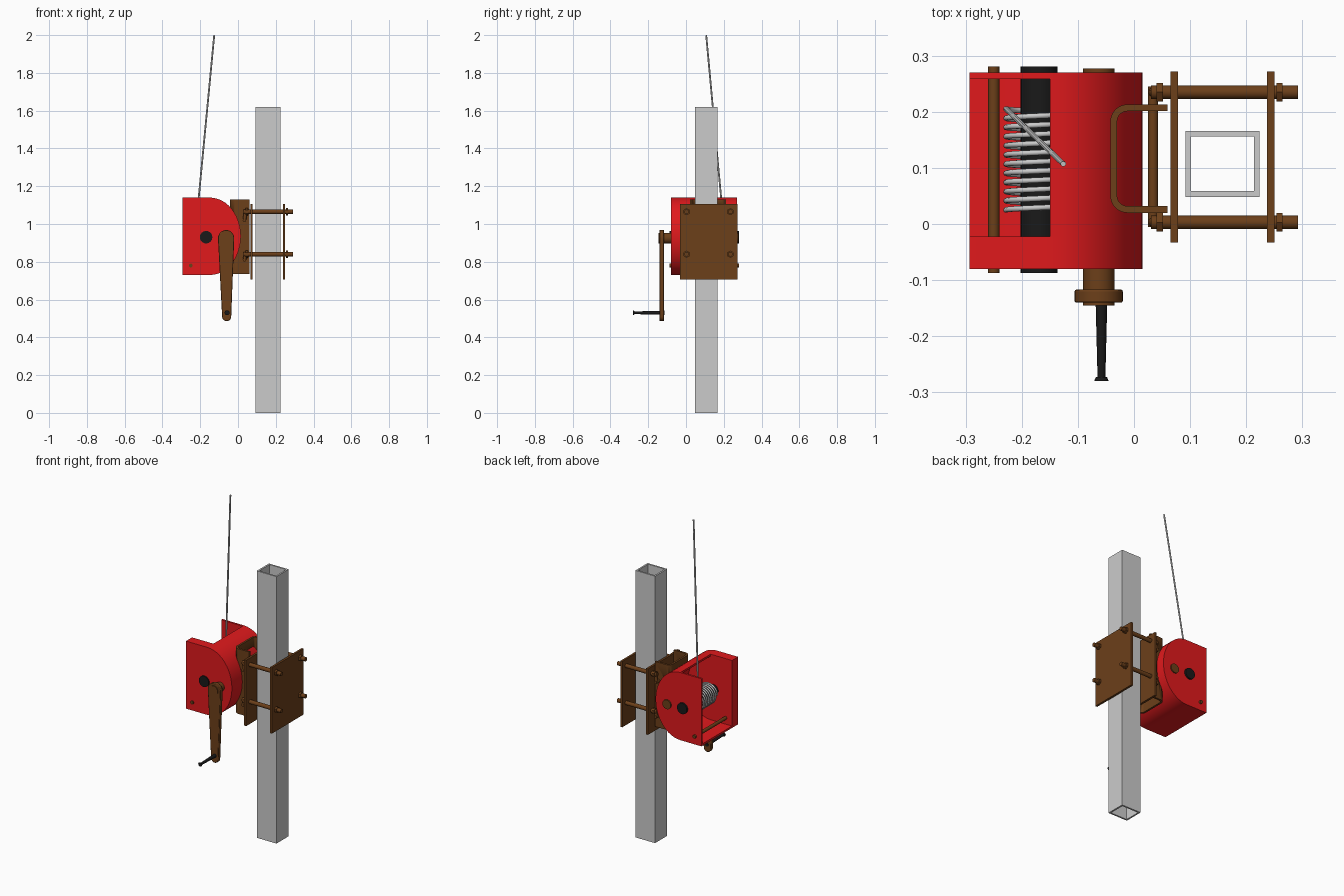
import bpy, bmesh
from math import pi, sin, cos, radians
from mathutils import Vector

if "Cube" in bpy.data.objects:
    bpy.data.objects.remove(bpy.data.objects["Cube"])


def material(name, rgb):
    m = bpy.data.materials.new(name)
    m.diffuse_color = (*rgb, 1)
    m.use_nodes = True
    m.node_tree.nodes["Principled BSDF"].inputs["Base Color"].default_value = m.diffuse_color
    return m


RED = material("red_paint", (0.75, 0.01, 0.012))
BROWN = material("brown_steel", (0.15, 0.05, 0.01))
BLACK = material("black", (0.01, 0.01, 0.01))


def finish(name, bm, mat=None, smooth=True):
    bmesh.ops.recalc_face_normals(bm, faces=bm.faces)
    me = bpy.data.meshes.new(name)
    bm.to_mesh(me)
    bm.free()
    ob = bpy.data.objects.new(name, me)
    bpy.context.collection.objects.link(ob)
    if mat:
        me.materials.append(mat)
    if smooth:
        bpy.ops.object.select_all(action='DESELECT')
        ob.select_set(True)
        bpy.context.view_layer.objects.active = ob
        bpy.ops.object.shade_smooth_by_angle(angle=radians(30))
    return ob


def prism(name, pts, lo, hi, mat, axis='y'):
    """Extrude a profile: (x, z) along y, or (x, y) along z."""
    bm = bmesh.new()
    place = (lambda a, b: (a, lo, b)) if axis == 'y' else (lambda a, b: (a, b, lo))
    f = bm.faces.new([bm.verts.new(place(*p)) for p in pts])
    new = bmesh.ops.extrude_face_region(bm, geom=[f])['geom']
    d = (0, hi - lo, 0) if axis == 'y' else (0, 0, hi - lo)
    bmesh.ops.translate(bm, vec=d, verts=[g for g in new if isinstance(g, bmesh.types.BMVert)])
    return finish(name, bm, mat)


def box(name, x, y, z, mat):
    return prism(name, [(x[0], z[0]), (x[1], z[0]), (x[1], z[1]), (x[0], z[1])], *y, mat)


def cyl(name, p0, p1, r0, mat, r1=None, segs=32):
    p0, p1 = Vector(p0), Vector(p1)
    d = p1 - p0
    bm = bmesh.new()
    bmesh.ops.create_cone(bm, cap_ends=True, segments=segs, radius1=r0,
                          radius2=r0 if r1 is None else r1, depth=d.length)
    mtx = d.to_track_quat('Z', 'Y').to_matrix().to_4x4()
    mtx.translation = (p0 + p1) / 2
    bm.transform(mtx)
    return finish(name, bm, mat)


def arc(cx, cz, a, b, t0, t1, n=24):
    return [(cx + a * cos(t0 + (t1 - t0) * i / n), cz + b * sin(t0 + (t1 - t0) * i / n))
            for i in range(n + 1)]


# hollow square post
bm = bmesh.new()
bmesh.ops.create_cube(bm, size=1)
bmesh.ops.scale(bm, vec=(0.132, 0.117, 1.62), verts=bm.verts)
bmesh.ops.translate(bm, vec=(0.158, 0.107, 0.81), verts=bm.verts)
bm.normal_update()
bmesh.ops.delete(bm, geom=[f for f in bm.faces if abs(f.normal.z) > 0.5], context='FACES_ONLY')
post = finish("post", bm, smooth=False)
s = post.modifiers.new("wall", 'SOLIDIFY')
s.thickness, s.offset, s.use_even_offset = 0.01, -1, True

# housing: two side plates joined by a curved shell with a floor
outer = arc(-0.15, 0.935, 0.165, 0.205, pi / 2, -pi / 2)
inner = arc(-0.15, 0.935, 0.153, 0.193, -pi / 2, pi / 2)
plate = outer + [(-0.293, 0.73), (-0.293, 1.14)]
prism("housing_front_plate", plate, -0.08, -0.022, RED)
prism("housing_back_plate", plate, 0.258, 0.27, RED)
prism("housing_shell", outer + [(-0.293, 0.73), (-0.293, 0.742)] + inner, -0.022, 0.258, RED)

# drum shaft, tie rod and crank shaft
DX, DZ = -0.169, 0.93
cyl("drum_shaft", (DX, -0.087, DZ), (DX, 0.281, DZ), 0.033, BLACK)
cyl("tie_rod", (-0.25, -0.087, 0.78), (-0.25, 0.281, 0.78), 0.01, BROWN)
cyl("crank_shaft", (-0.063, -0.145, 0.925), (-0.063, 0.277, 0.925), 0.028, BROWN)

# cable: wound on the drum, then running up
turns, n, r = 11, 28, 0.059
pts = []
for i in range(turns * n + 1):
    a = pi - 2 * pi * (i / n - turns)
    pts.append((DX + r * cos(a), 0.025 + 0.18 * i / (turns * n), DZ + r * sin(a)))
pts.append((-0.126, 0.107, 1.999))
cu = bpy.data.curves.new("cable", 'CURVE')
cu.dimensions = '3D'
cu.bevel_depth, cu.bevel_resolution, cu.use_fill_caps = 0.005, 2, True
sp = cu.splines.new('POLY')
sp.points.add(len(pts) - 1)
for p, co in zip(sp.points, pts):
    p.co = (*co, 1)
cable = bpy.data.objects.new("cable", cu)
bpy.context.collection.objects.link(cable)
bpy.ops.object.select_all(action='DESELECT')
cable.select_set(True)
bpy.context.view_layer.objects.active = cable
bpy.ops.object.convert(target='MESH')

# crank arm with tapered rounded profile, and its handle
arm = prism("crank_arm", arc(-0.063, 0.925, 0.043, 0.043, 0, pi, 16)
            + arc(-0.06, 0.51, 0.024, 0.024, pi, 2 * pi, 16), -0.14, -0.117, BROWN)
b = arm.modifiers.new("edge", 'BEVEL')
b.width, b.segments, b.limit_method, b.angle_limit = 0.003, 2, 'ANGLE', radians(50)
cyl("crank_handle", (-0.058, -0.115, 0.53), (-0.058, -0.273, 0.53), 0.011, BLACK, 0.007)
cyl("crank_handle_tip", (-0.058, -0.273, 0.53), (-0.058, -0.28, 0.53), 0.01, BLACK, 0.013)

# U-shaped bracket, trimmed where it meets the curved shell
u_out = arc(-0.012, 0.183, 0.03, 0.03, pi / 2, pi, 8) + arc(-0.012, 0.05, 0.03, 0.03, pi, 1.5 * pi, 8)
u_in = arc(-0.012, 0.05, 0.018, 0.018, 1.5 * pi, pi, 8) + arc(-0.012, 0.183, 0.018, 0.018, pi, pi / 2, 8)
bracket = prism("bracket", [(0.06, 0.213)] + u_out + [(0.06, 0.02), (0.06, 0.032)] + u_in
                + [(0.06, 0.201)], 0.735, 1.13, BROWN, 'z')
cutter = prism("bracket_cutter", arc(-0.15, 0.935, 0.16, 0.2, pi / 2, -pi / 2), -0.05, 0.265, None)
cutter.hide_render = True
cutter.hide_set(True)
bo = bracket.modifiers.new("trim", 'BOOLEAN')
bo.operation, bo.object, bo.solver = 'DIFFERENCE', cutter, 'EXACT'

# clamp plates either side of the post
for name, x in (("inner", 0.065), ("outer", 0.237)):
    box(f"clamp_plate_{name}", (x, x + 0.013), (-0.033, 0.272), (0.705, 1.105), BROWN)

# clamp bolts with nuts, and the cross pins through the bracket
for lvl, z, pz in (("upper", 1.065, 1.02), ("lower", 0.84, 0.81)):
    for side, y in (("front", 0.003), ("back", 0.235)):
        tag = f"{lvl}_{side}"
        cyl(f"bolt_{tag}", (0.03, y, z), (0.292, y, z), 0.012, BROWN, segs=24)
        for k, (x0, x1) in enumerate(((0.04, 0.052), (0.254, 0.265))):
            cyl(f"nut_{tag}_{k}", (x0, y, z), (x1, y, z), 0.019, BROWN, segs=6)
        cyl(f"pin_link_{tag}", (0.034, y, pz), (0.04, y, z), 0.009, BROWN, segs=16)
    cyl(f"cross_pin_{lvl}", (0.034, -0.005, pz), (0.034, 0.245, pz), 0.009, BROWN, segs=20)
